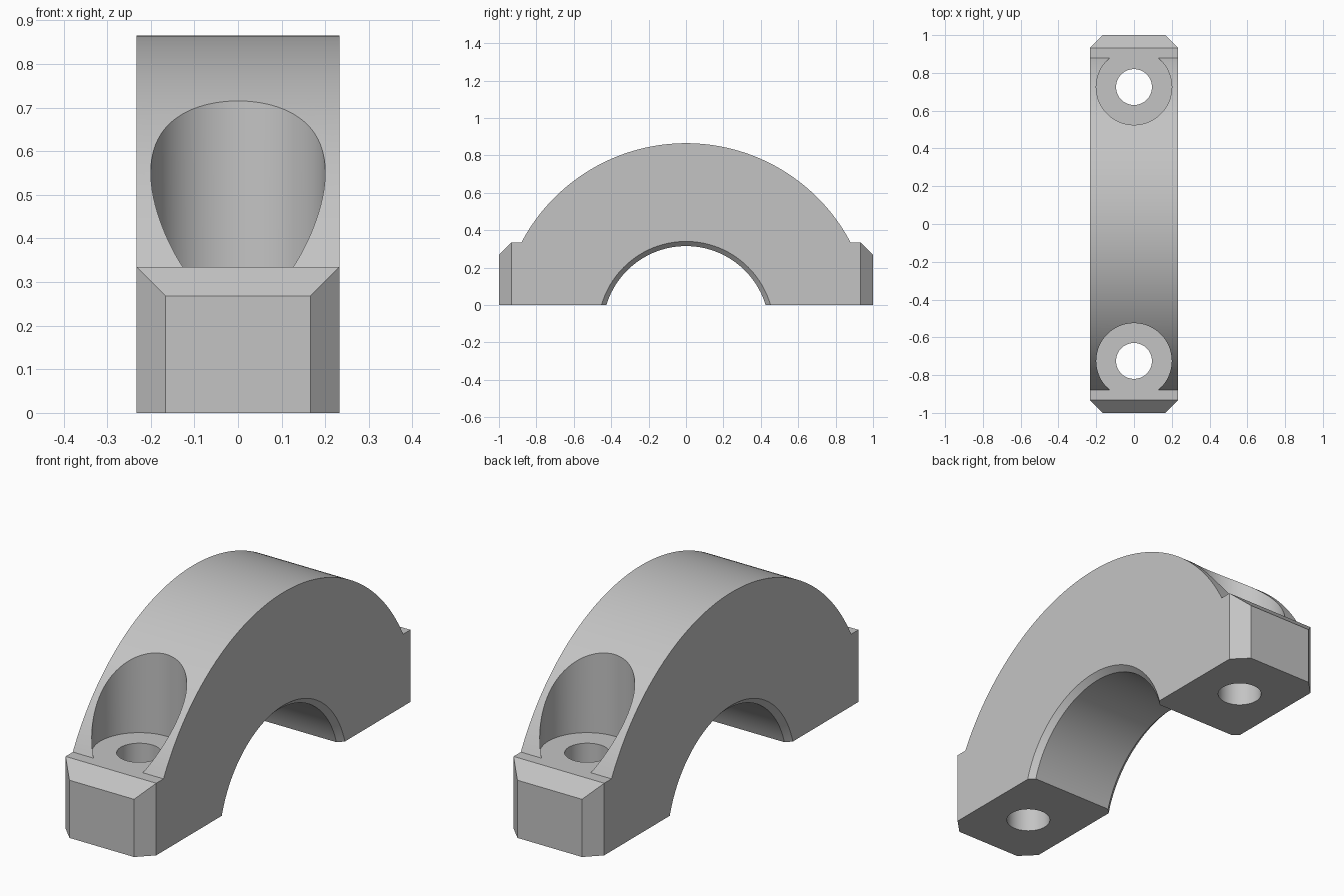
import bpy, bmesh, math
from mathutils import Vector

if "Cube" in bpy.data.objects:
    bpy.data.objects.remove(bpy.data.objects["Cube"], do_unlink=True)

HALF_W = 0.233      # half width of the cap
AXIS_Z = -0.13      # height of the shaft axis
R_OUT, R_BORE = 0.995, 0.445
FOOT_Z = 0.335      # height of the bolt seats
BEVEL = 0.067
BOLT_Y = 0.725


def make_object(name, bm):
    bmesh.ops.recalc_face_normals(bm, faces=bm.faces)
    mesh = bpy.data.meshes.new(name)
    bm.to_mesh(mesh)
    bm.free()
    obj = bpy.data.objects.new(name, mesh)
    bpy.context.collection.objects.link(obj)
    return obj


def cylinder(bm, y, r, z0, z1):
    start = len(bm.verts)
    bmesh.ops.create_cone(bm, cap_ends=True, segments=96, radius1=r, radius2=r, depth=z1 - z0)
    bm.verts.ensure_lookup_table()
    bmesh.ops.translate(bm, verts=bm.verts[start:], vec=(0, y, (z0 + z1) / 2))


def cut(target, cutter):
    mod = target.modifiers.new(cutter.name, "BOOLEAN")
    mod.operation, mod.solver, mod.object = "DIFFERENCE", "EXACT", cutter
    bpy.ops.object.select_all(action="DESELECT")
    bpy.context.view_layer.objects.active = target
    target.select_set(True)
    bpy.ops.object.modifier_apply(modifier=mod.name)
    bpy.data.objects.remove(cutter, do_unlink=True)


# Arched body: side profile extruded across the width
half = math.acos((FOOT_Z - AXIS_Z) / R_OUT)
arc = [(R_OUT * math.sin(a), AXIS_Z + R_OUT * math.cos(a))
       for a in (half * (1 - i / 48) for i in range(97))]
end = [(1, 0), (1, FOOT_Z - BEVEL), (1 - BEVEL, FOOT_Z)]
profile = end + arc + [(-y, z) for y, z in reversed(end)]
bm = bmesh.new()
face = bm.faces.new([bm.verts.new((-HALF_W, y, z)) for y, z in profile])
side = bmesh.ops.extrude_face_region(bm, geom=[face])
bmesh.ops.translate(bm, vec=(2 * HALF_W, 0, 0),
                    verts=[g for g in side["geom"] if isinstance(g, bmesh.types.BMVert)])

# Bevelled vertical corners of the feet
for sx in (-1, 1):
    for sy in (-1, 1):
        res = bmesh.ops.bisect_plane(
            bm, geom=bm.verts[:] + bm.edges[:] + bm.faces[:], dist=1e-6,
            plane_co=Vector((sx * HALF_W, sy * (1 - BEVEL), 0)),
            plane_no=Vector((sx, sy, 0)).normalized(), clear_outer=True)
        bmesh.ops.holes_fill(bm, edges=[e for e in bm.edges if e.is_boundary])
cap = make_object("bearing_cap", bm)

# Shaft bore with chamfered rims: lathed around the shaft axis
bm = bmesh.new()
rim = 0.025
steps = [(-HALF_W - rim, R_BORE + 2 * rim), (rim - HALF_W, R_BORE),
         (HALF_W - rim, R_BORE), (HALF_W + rim, R_BORE + 2 * rim)]
rings = []
for x, r in steps:
    angles = [2 * math.pi * i / 128 for i in range(128)]
    rings.append([bm.verts.new((x, r * math.sin(a), AXIS_Z + r * math.cos(a))) for a in angles])
for a, b in zip(rings, rings[1:]):
    for i in range(128):
        j = (i + 1) % 128
        bm.faces.new((a[i], a[j], b[j], b[i]))
bm.faces.new(rings[0])
bm.faces.new(rings[-1])
cut(cap, make_object("shaft_bore", bm))

# Bolt seats and through holes
for name, r, z0 in (("bolt_seats", 0.2, FOOT_Z), ("bolt_holes", 0.095, -0.2)):
    bm = bmesh.new()
    for s in (-1, 1):
        cylinder(bm, s * BOLT_Y, r, z0, 1.2)
    cut(cap, make_object(name, bm))

# Plain grey metal
grey = bpy.data.materials.new("light_grey_metal")
grey.use_nodes = True
colour = (0.55, 0.55, 0.55, 1)
grey.diffuse_color = colour
grey.node_tree.nodes["Principled BSDF"].inputs["Base Color"].default_value = colour
cap.data.materials.clear()
cap.data.materials.append(grey)
for p in cap.data.polygons:
    p.material_index = 0
bpy.ops.object.shade_smooth_by_angle(angle=math.radians(20))
